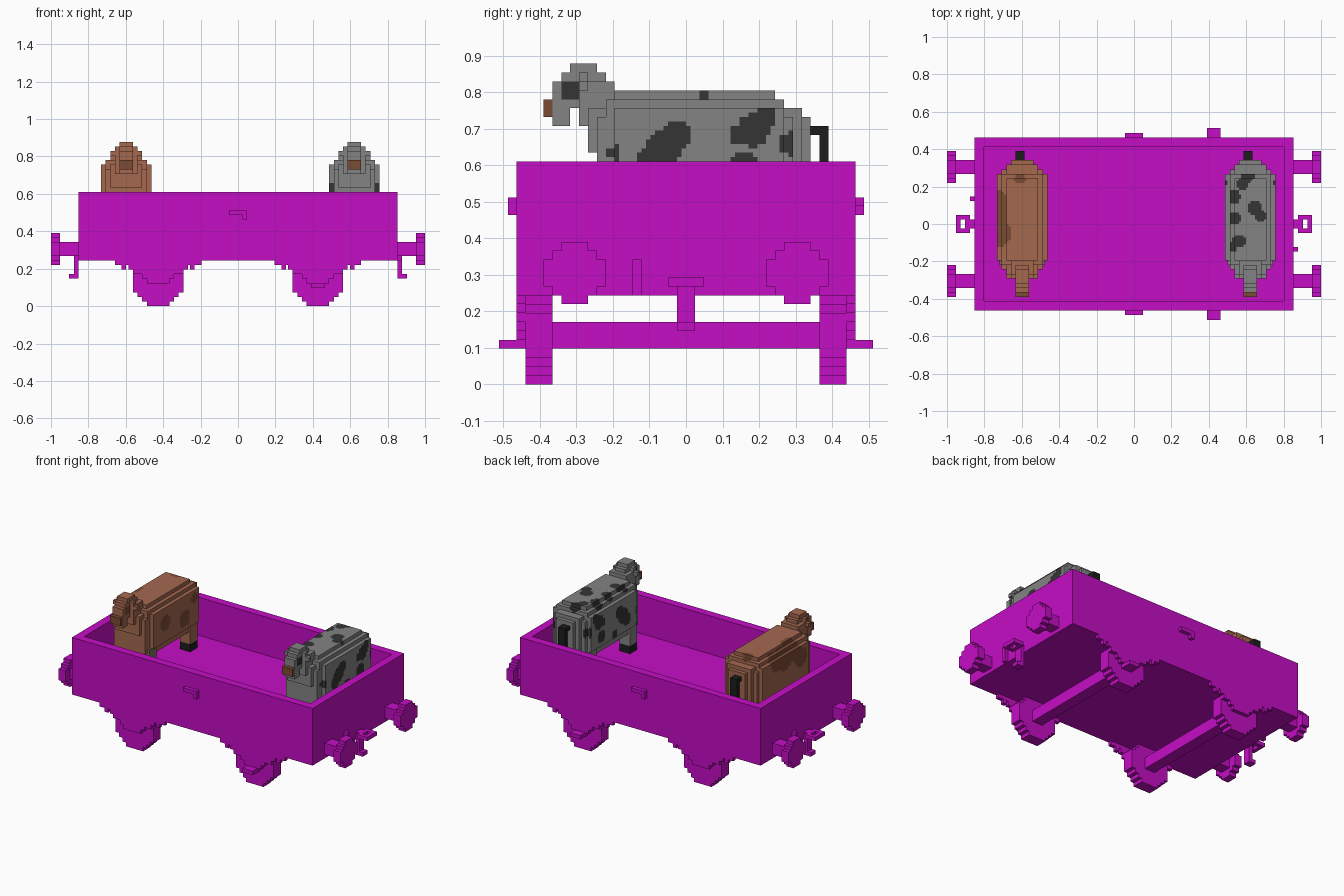
import bpy, bmesh, math
from mathutils import Vector, Matrix

old = bpy.data.objects.get("Cube")
if old:
    bpy.data.objects.remove(old, do_unlink=True)

V = 1 / 41  # size of one block; all coordinates below are in blocks


def material(name, r, g, b):
    m = bpy.data.materials.new(name)
    m.use_nodes = True
    m.diffuse_color = (r, g, b, 1)
    m.node_tree.nodes["Principled BSDF"].inputs["Base Color"].default_value = (r, g, b, 1)
    return m


magenta = material("magenta", 0.56, 0.004, 0.56)
grey = material("grey hide", 0.23, 0.23, 0.23)
charcoal = material("charcoal patch", 0.035, 0.035, 0.035)
brown = material("brown hide", 0.37, 0.138, 0.078)
dark_brown = material("dark brown patch", 0.2, 0.07, 0.036)
black = material("black", 0.012, 0.012, 0.012)
tan = material("grey tan leg", 0.2, 0.16, 0.11)


def finish(name, bm, mats):
    mesh = bpy.data.meshes.new(name)
    bm.to_mesh(mesh)
    bm.free()
    for m in mats:
        mesh.materials.append(m)
    obj = bpy.data.objects.new(name, mesh)
    bpy.context.collection.objects.link(obj)
    return obj


def add_box(bm, box):
    x0, x1, y0, y1, z0, z1 = (c * V for c in box)
    mat = Matrix.Translation(((x0 + x1) / 2, (y0 + y1) / 2, (z0 + z1) / 2))
    mat = mat @ Matrix.Diagonal((abs(x1 - x0), abs(y1 - y0), abs(z1 - z0), 1))
    return bmesh.ops.create_cube(bm, size=1, matrix=mat)["verts"]


def boxes(name, parts):
    bm = bmesh.new()
    for p in parts:
        add_box(bm, p)
    return finish(name, bm, [magenta])


def turned(box):
    """Same box after a half turn about the vertical axis."""
    x0, x1, y0, y1, z0, z1 = box
    return (-x1, -x0, -y1, -y0, z0, z1)


def disc_rows(radius):
    """Half width and height offset of each block row in a stepped disc."""
    n = int(radius)
    return [(round(math.sqrt(radius ** 2 - k * k) - 0.5) + 0.5, k) for k in range(-n, n + 1)]


# Open wagon body: block with an inset, sunken top
bm = bmesh.new()
add_box(bm, (-35, 35, -19, 19, 10, 25))
top = max(bm.faces, key=lambda f: f.calc_center_median().z)
bmesh.ops.inset_region(bm, faces=[top], thickness=3 * V)
inner = bmesh.ops.extrude_discrete_faces(bm, faces=[top])["faces"]
bmesh.ops.translate(bm, verts=inner[0].verts[:], vec=(0, 0, -10 * V))
finish("wagon_body", bm, [magenta])

# Wheels, axles and stepped springs
for end, cx in (("left", 17.5), ("right", -17.5)):
    boxes(end + "_axle", [(cx - 1.5, cx + 1.5, -15, 15, 4, 7)])
    for side, s in (("front", -1), ("back", 1)):
        y0, y1 = sorted((15 * s, 18 * s))
        boxes(f"{side}_{end}_wheel",
              [(cx - w, cx + w, y0, y1, 5 + k, 6 + k) for w, k in disc_rows(5.5)])
        y0, y1 = sorted((18 * s, 19 * s))
        steps = [(8.5, 9), (6.5, 8), (5.5, 7), (3.5, 6), (2.5, 5)]
        parts = [(cx - w, cx + w, y0, y1, z, z + 1) for w, z in steps]
        parts += [(cx + t, cx + t + 1, y0, y1, 9, 10) for t in (-9.5, 8.5)]
        parts += [(cx + t, cx + t + 1, y0, y1, 8, 9) for t in (-8, 7)]
        boxes(f"{side}_{end}_spring", parts)

# Brake levers on one axle
boxes("brake_levers", [(16, 19, -21, -18, 4, 5), (16, 19, 18, 21, 4, 5)])

# Buffers, couplings, hooks and lamp brackets at both ends
coupling = [(35, 36, -1, 1, 11, 12), (36, 37, -2, 2, 11, 12), (38, 39, -2, 2, 11, 12),
            (37, 38, -2, -1, 11, 12), (37, 38, 1, 2, 11, 12)]
hook = [(35, 36, -1, 1, 6, 11), (36, 37, -1, 1, 6, 7)]
bracket = [(35, 36, -6, -5, 10, 14)]
handle = [(-2, 2, -20, -19, 20, 21), (1, 2, -20, -19, 19, 20)]
fittings = {"coupling": coupling, "hook": hook, "bracket": bracket, "handle": handle}
for y in (-12.5, 12.5):
    side = "front" if y < 0 else "back"
    fittings[side + "_buffer"] = [(35, 39, y - 1.5, y + 1.5, 11, 14)] + [
        (39, 41, y - w, y + w, 12 + k, 13 + k) for w, k in disc_rows(3.5)]
for name, parts in fittings.items():
    boxes(name + "_a", parts)
    boxes(name + "_b", [turned(p) for p in parts])


# Cow shape: (x from, x to, y from, y to, z from, z to)
def sym(w, *rest):
    return (-w, w) + rest


TORSO = [sym(5.5, -8, 11, 22, 31), sym(4.5, -9, 11, 20, 32), sym(3.5, -8, 10, 20, 33),
         sym(4.5, -10, 12, 21, 30), sym(3.5, -11, 13, 26, 31), sym(3.5, -10, 13, 21, 30),
         sym(2.5, -10, 14, 22, 30)]
HEAD = [sym(1.5, -15, -8, 31, 34), sym(1.5, -14, -9, 34, 35), sym(1.5, -13, -10, 35, 36),
        sym(2.5, -12, -8, 29, 34), sym(1.5, -15, -13, 29, 31), sym(2.5, -12, -11, 33, 35),
        sym(3.5, -12, -11, 33, 34)]
MUZZLE = [sym(1.5, -16, -15, 30, 32)]
TAIL = [(-1.5, .5, 14, 16, 28, 29), (-1.5, .5, 15, 16, 22, 29)]
LEGS = [(x, x + 3, y, y + 3, 15, 22) for x in (-5, 2) for y in (-9, 8)]


def cells(parts):
    """Half-block cells filled by a list of boxes."""
    filled = set()
    for p in parts:
        a = [round(c * 2) for c in p]
        filled |= {(i, j, k) for i in range(a[0], a[1]) for j in range(a[2], a[3])
                   for k in range(a[4], a[5])}
    return filled


def voxel_skin(name, parts, cx, mats, paint):
    """Outer faces of the filled cells, coloured by a rule on each face centre."""
    filled, verts = cells(parts), {}
    bm = bmesh.new()
    for c in filled:
        for axis in range(3):
            for d in (0, 1):
                near = list(c)
                near[axis] += 2 * d - 1
                if tuple(near) in filled:
                    continue
                u, v = (axis + 1) % 3, (axis + 2) % 3
                ring = []
                for a, b in ((0, 0), (1, 0), (1, 1), (0, 1)):
                    q = list(c)
                    q[axis] += d
                    q[u] += a
                    q[v] += b
                    q = tuple(q)
                    if q not in verts:
                        verts[q] = bm.verts.new(((q[0] / 2 + cx) * V, q[1] / 2 * V, q[2] / 2 * V))
                    ring.append(verts[q])
                f = bm.faces.new(ring if d else ring[::-1])
                mid = Vector(c) / 2 + Vector((.25, .25, .25))
                mid[axis] += (d - .5) / 2
                f.material_index = paint(mid)
    finish(name, bm, mats)


def spotted(spots):
    """Paint rule: slot 1 inside any spot (x, y, z, radius) or the eye patch."""
    def rule(p):
        if -14 < p.y < -12 and 32 < p.z < 34 and 1.4 < abs(p.x) < 2.6:
            return 1
        return int(any((p - Vector(s[:3])).length < s[3] for s in spots))
    return rule


def cow(name, cx, hide, patch, leg, spots):
    rule = spotted(spots)
    voxel_skin(name + "_torso", TORSO, cx, [hide, patch], rule)
    voxel_skin(name + "_head", HEAD, cx, [hide, patch], rule)
    voxel_skin(name + "_muzzle", MUZZLE, cx, [dark_brown], lambda p: 0)
    voxel_skin(name + "_tail", TAIL, cx, [black], lambda p: 0)
    voxel_skin(name + "_legs", LEGS, cx, [hide, black, leg],
               lambda p: 1 if p.z < 17 else (2 if p.y < 0 else 0))


# Side spots (y, z, radius) are used on both flanks, back spots (x, y, radius) on top
flank = [(-1, 28, 1.7), (-2.5, 26.5, 2), (-4, 25, 1.6), (7.5, 28.5, 1.9), (9, 30, 1.2),
         (6, 28, 1.1), (6.5, 24.5, 1.5), (12, 27, 1.7), (-8.5, 26, 1.2), (1, 23, 1.2)]
back = [(-.5, 10.5, 1.4), (-1.8, 8.7, 1.3), (-3.7, 6, 1.7), (1, 3.5, 1.6), (2.2, 1.8, 1.4),
        (-3.5, 1.2, 1.5), (-2.5, -3.8, 1.5), (-4, -5, 1.3)]
grey_spots = [(s * 5.5, y, z, r) for y, z, r in flank for s in (-1, 1)]
grey_spots += [(x, y, 32.5, r) for x, y, r in back]
cow("grey_cow", 25.5, grey, charcoal, grey, grey_spots)

brown_spots = [(-5, 5, 30.5, 2.6), (-5, 1.5, 30, 3), (-4.5, -2, 31, 3), (-5.5, -5, 28, 2.5),
               (-.5, 10.5, 33, 1.5), (5.5, -3, 27, 2), (5.5, 5, 25, 2.2), (5.5, 9, 29, 1.3)]
cow("brown_cow", -24.5, brown, dark_brown, tan, brown_spots)
